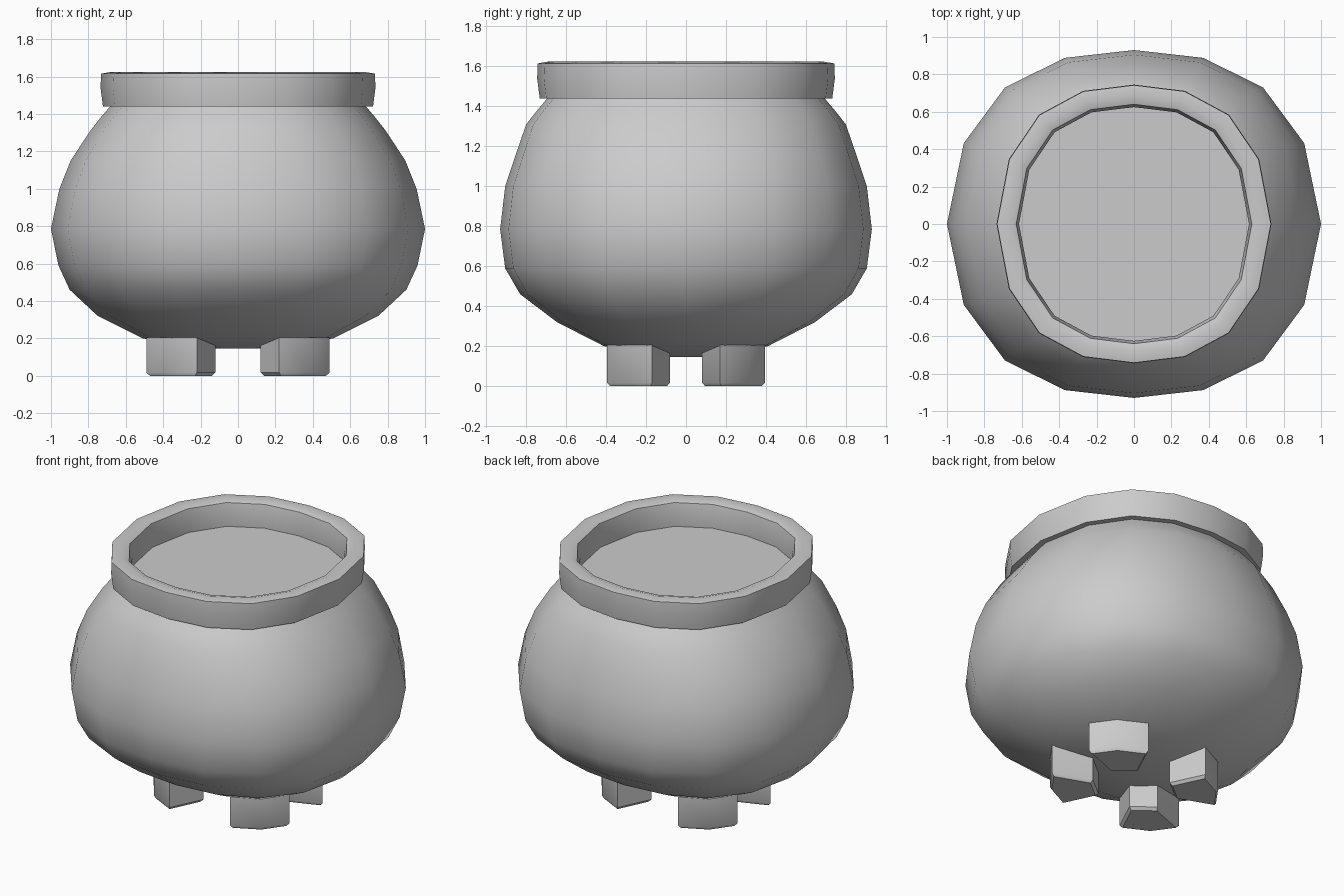
import bpy, bmesh, math

if "Cube" in bpy.data.objects:
    bpy.data.objects.remove(bpy.data.objects["Cube"])

# one quarter of the slightly squarish 16-sided outline, mirrored to a full loop
Q = [(1, 0), (.91, .465), (.69, .785), (.37, .955), (0, 1)]
OUTLINE = (Q + [(-x, y) for x, y in Q[-2::-1]]
           + [(-x, -y) for x, y in Q[1:]] + [(x, -y) for x, y in Q[-2:0:-1]])


def finish(name, bm, angle):
    bmesh.ops.recalc_face_normals(bm, faces=bm.faces[:])
    mesh = bpy.data.meshes.new(name)
    bm.to_mesh(mesh)
    bm.free()
    ob = bpy.data.objects.new(name, mesh)
    bpy.context.collection.objects.link(ob)
    bpy.ops.object.select_all(action='DESELECT')
    ob.select_set(True)
    bpy.context.view_layer.objects.active = ob
    bpy.ops.object.shade_smooth_by_angle(angle=math.radians(angle))
    return ob


def loft(name, rings, closed=False, cap=False, angle=60):
    """Skin rings given as (x radius, y radius, z)."""
    bm = bmesh.new()
    loops = [[bm.verts.new((rx * x, ry * y, z)) for x, y in OUTLINE] for rx, ry, z in rings]
    pairs = list(zip(loops, loops[1:]))
    if closed:
        pairs.append((loops[-1], loops[0]))
    n = len(OUTLINE)
    for a, b in pairs:
        for i in range(n):
            j = (i + 1) % n
            bm.faces.new((a[i], a[j], b[j], b[i]))
    if cap:
        bm.faces.new(loops[0])
    return finish(name, bm, angle)


# round belly
loft("pot_body", [(.11, .10, .145), (.27, .23, .165), (.51, .41, .20), (.75, .645, .32),
                  (.90, .83, .46), (.96, .905, .59), (1, .93, .785), (.955, .905, 1.0),
                  (.895, .855, 1.15), (.79, .80, 1.31), (.735, .745, 1.38), (.68, .69, 1.445)],
     cap=True)

# thick rim
loft("rim", [(r, r + .01, z) for r, z in
             [(.722, 1.44), (.735, 1.54), (.732, 1.615), (.675, 1.625),
              (.63, 1.61), (.615, 1.53), (.62, 1.44)]], closed=True)

# flat surface of the contents
bm = bmesh.new()
bm.faces.new([bm.verts.new((.64 * x, .65 * y, 1.46)) for x, y in OUTLINE])
finish("contents", bm, 30)

# four wedge-shaped feet with a chamfered bottom edge
WEDGE = [(.25, .08), (.49, .17), (.39, .31), (.22, .395), (.12, .185)]
CX, CY = .305, .235
for sx, side in ((-1, "left"), (1, "right")):
    for sy, end in ((-1, "front"), (1, "back")):
        bm = bmesh.new()
        levels = []
        for z, k in ((0, .90), (.018, 1), (.205, 1)):
            levels.append([bm.verts.new((sx * (CX + (x - CX) * k), sy * (CY + (y - CY) * k), z))
                           for x, y in WEDGE])
        for a, b in zip(levels, levels[1:]):
            for i in range(5):
                j = (i + 1) % 5
                bm.faces.new((a[i], a[j], b[j], b[i]))
        bm.faces.new(levels[0])
        bm.faces.new(levels[-1])
        finish(f"{end}_{side}_foot", bm, 35)
